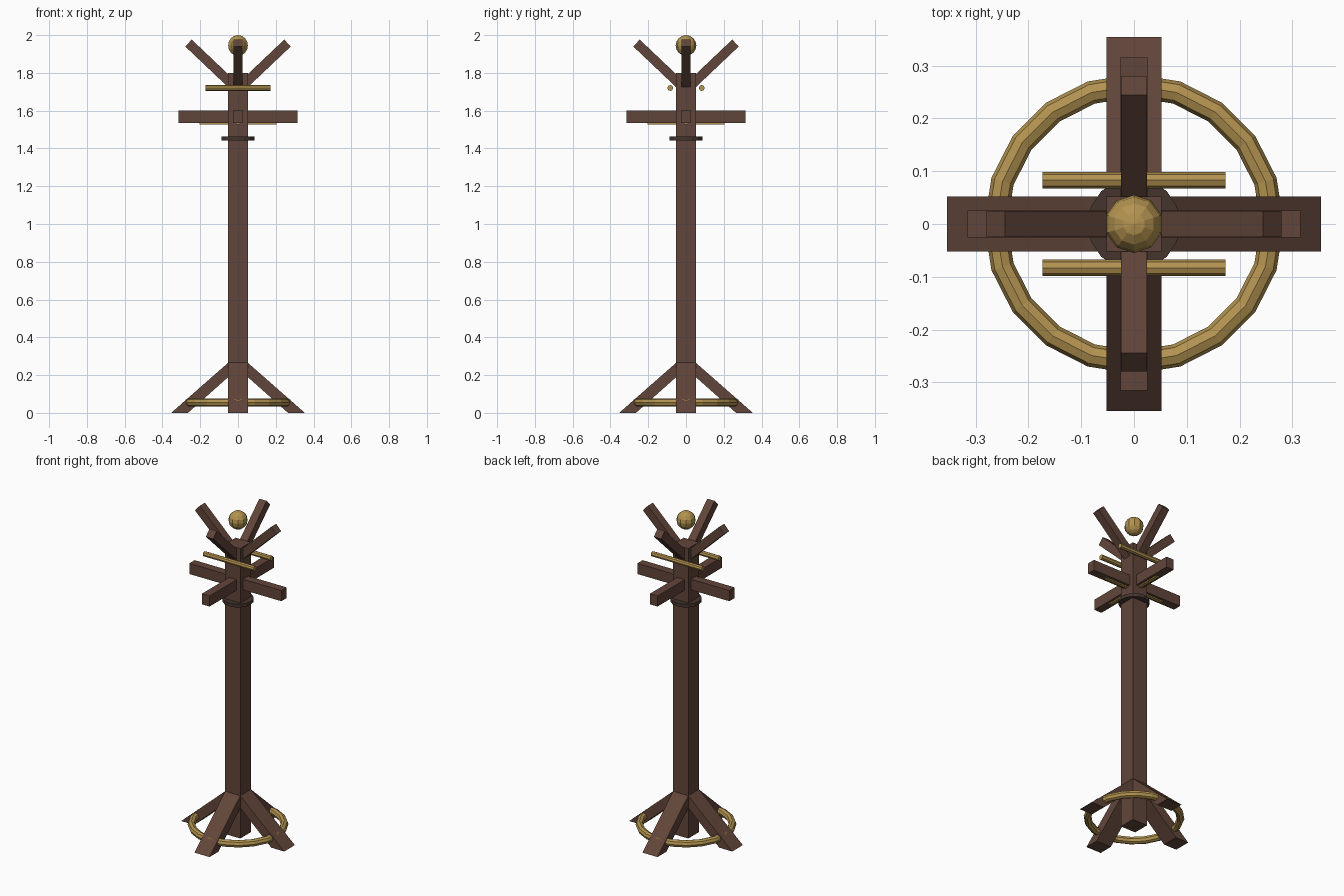
import bpy, bmesh, math
from mathutils import Matrix

if "Cube" in bpy.data.objects:
    bpy.data.objects.remove(bpy.data.objects["Cube"])


def material(name, rgb):
    m = bpy.data.materials.new(name)
    m.diffuse_color = (*rgb, 1)
    m.use_nodes = True
    m.node_tree.nodes["Principled BSDF"].inputs["Base Color"].default_value = m.diffuse_color
    return m


WOOD = material("dark_wood", (0.12, 0.06, 0.042))
DARK = material("darker_wood", (0.06, 0.035, 0.028))
BRASS = material("brass", (0.45, 0.29, 0.08))


def finish(name, bm, mat):
    bmesh.ops.recalc_face_normals(bm, faces=bm.faces)
    me = bpy.data.meshes.new(name)
    bm.to_mesh(me)
    bm.free()
    me.materials.append(mat)
    ob = bpy.data.objects.new(name, me)
    bpy.context.collection.objects.link(ob)
    return ob


def prism(name, profile, half_width, mat, turn=0.0):
    """Extrude an (x, z) outline across y, then turn it about the post."""
    bm = bmesh.new()
    face = bm.faces.new([bm.verts.new((x, -half_width, z)) for x, z in profile])
    ext = bmesh.ops.extrude_face_region(bm, geom=[face])
    verts = [v for v in ext["geom"] if isinstance(v, bmesh.types.BMVert)]
    bmesh.ops.translate(bm, verts=verts, vec=(0, 2 * half_width, 0))
    bmesh.ops.rotate(bm, verts=bm.verts, cent=(0, 0, 0),
                     matrix=Matrix.Rotation(turn, 3, 'Z'))
    return finish(name, bm, mat)


def rect(x0, x1, z0, z1):
    return [(x0, z0), (x1, z0), (x1, z1), (x0, z1)]


def cylinder(name, r, depth, sides, matrix, mat):
    bm = bmesh.new()
    bmesh.ops.create_cone(bm, cap_ends=True, segments=sides, radius1=r,
                          radius2=r, depth=depth, matrix=matrix)
    return finish(name, bm, mat)


# Post and collar
prism("post", rect(-0.052, 0.052, 0, 1.80), 0.052, WOOD)
cylinder("collar", 0.088, 0.02, 16, Matrix.Translation((0, 0, 1.452)), DARK)

# Sloping upper hook outline: square bar with square-cut ends
a = math.radians(43.5)
ux, uz = math.cos(a), math.sin(a)
tip, length, h = (0.262, 1.958), 0.34, 0.025
root = (tip[0] - ux * length, tip[1] - uz * length)
hook = [(p[0] - s * uz * h, p[1] + s * ux * h)
        for p, s in ((root, -1), (tip, -1), (tip, 1), (root, 1))]

# Four of each: feet, horizontal pegs with brass strips, upper hooks
for i, side in enumerate(("right", "back", "left", "front")):
    t = i * math.pi / 2
    prism(side + "_foot", [(0.04, 0.276), (0.04, 0.20), (0.265, 0), (0.354, 0)],
          0.052, WOOD, t)
    prism(side + "_peg", rect(0.03, 0.316, 1.534, 1.60), 0.026, WOOD, t)
    prism(side + "_peg_strip", rect(0.03, 0.205, 1.527, 1.536), 0.01, BRASS, t)
    prism(side + "_upper_hook", hook, h, WOOD, t)

# Brass rails beside the post
for name, y in (("front_rail", -0.083), ("back_rail", 0.083)):
    cylinder(name, 0.0155, 0.346, 8,
             Matrix.Translation((0, y, 1.72)) @ Matrix.Rotation(math.pi / 2, 4, 'Y'),
             BRASS)

# Brass foot ring
bpy.ops.mesh.primitive_torus_add(major_segments=20, minor_segments=8,
                                 major_radius=0.262, minor_radius=0.022,
                                 location=(0, 0, 0.055))
ring = bpy.context.object
ring.name = "foot_ring"
ring.data.materials.append(BRASS)
ring.data.shade_flat()

# Brass ball above the post
bm = bmesh.new()
bmesh.ops.create_uvsphere(bm, u_segments=10, v_segments=8, radius=0.055,
                          matrix=Matrix.Translation((0, 0, 1.945)))
finish("top_ball", bm, BRASS)
